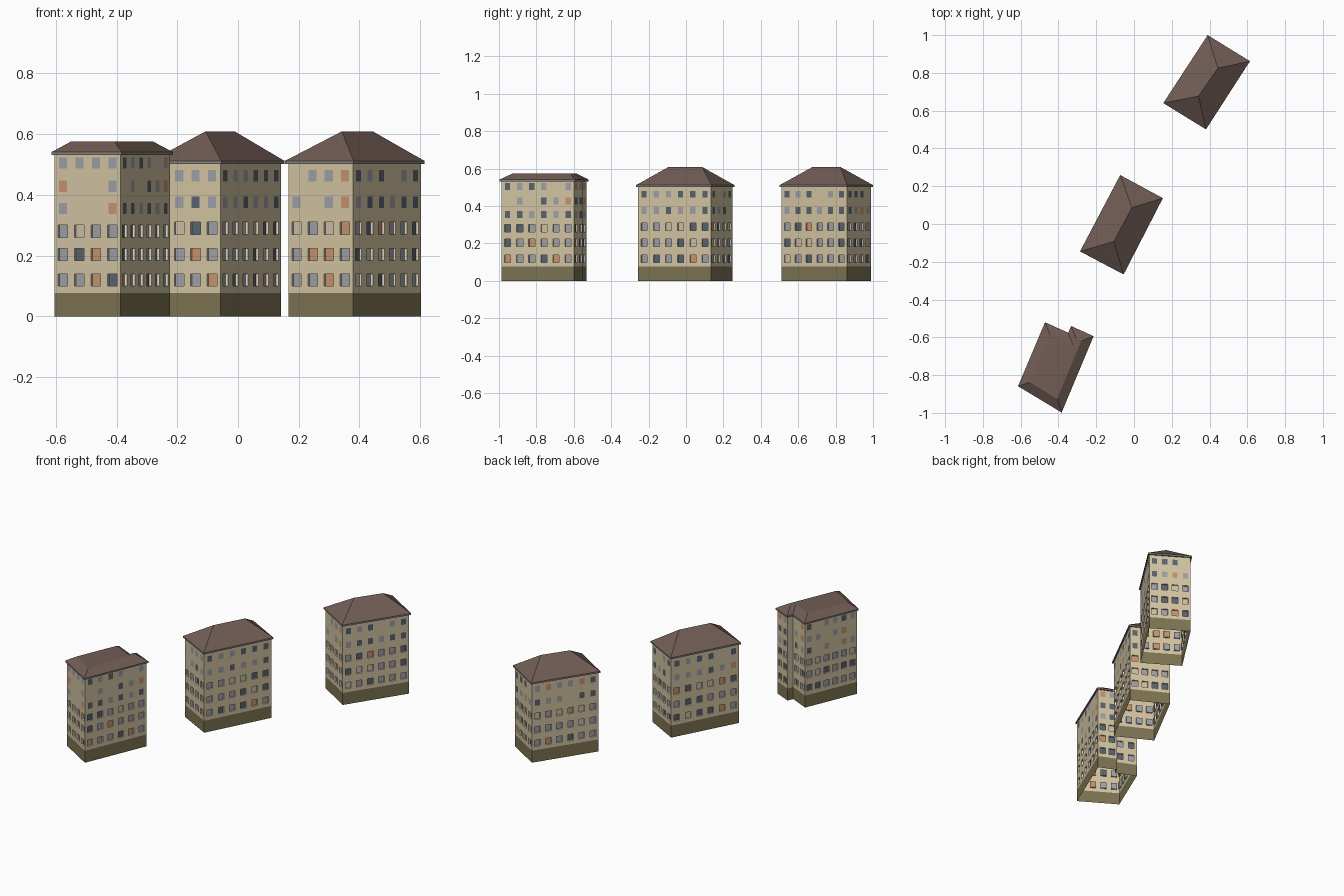
import bpy, bmesh, random
from mathutils import Vector

if "Cube" in bpy.data.objects:
    bpy.data.objects.remove(bpy.data.objects["Cube"])

random.seed(4)

def material(name, rgb):
    lin = [((c / 255 + 0.055) / 1.055) ** 2.4 for c in rgb]
    m = bpy.data.materials.new(name)
    m.diffuse_color = (*lin, 1)
    m.use_nodes = True
    m.node_tree.nodes["Principled BSDF"].inputs["Base Color"].default_value = m.diffuse_color
    return m

MATS = [material("wall_plaster", (212, 197, 163)), material("plinth_stone", (126, 116, 83)),
        material("roof_brown", (113, 93, 85)), material("eave_grey", (140, 132, 126)),
        material("window_reveal", (225, 219, 205)), material("pane_grey", (160, 161, 168)),
        material("pane_slate", (88, 100, 112)), material("pane_orange", (200, 148, 110)),
        material("pane_cream", (205, 192, 165))]
WALL, PLINTH, ROOF, EAVE, REVEAL = range(5)
PANES = {"G": 5, "S": 6, "O": 7, "C": 8}

def inset(poly, d):
    """Move every edge of a counter-clockwise outline inwards by d."""
    pts, out = [Vector(p) for p in poly], []
    for i, p in enumerate(pts):
        a = (p - pts[i - 1]).normalized()
        b = (pts[(i + 1) % len(pts)] - p).normalized()
        na, nb = Vector((-a.y, a.x)), Vector((-b.y, b.x))
        out.append(p + (na + nb) * (d / (1 + na.dot(nb))))
    return out

def face(bm, pts, mat):
    bm.faces.new([bm.verts.new(p) for p in pts]).material_index = mat

def finish(bm, name):
    bmesh.ops.remove_doubles(bm, verts=bm.verts, dist=1e-5)
    me = bpy.data.meshes.new(name)
    bm.to_mesh(me)
    bm.free()
    for m in MATS:
        me.materials.append(m)
    bpy.context.collection.objects.link(bpy.data.objects.new(name, me))

def wall_cell(bm, at, u0, u1, z0, z1, zc, w, h, depth, pane):
    """One bay of wall with a window cut into it; at(u, z, d) gives a point."""
    uc = (u0 + u1) / 2
    outer = [(u0, z0), (u1, z0), (u1, z1), (u0, z1)]
    hole = [(uc - w / 2, zc - h / 2), (uc + w / 2, zc - h / 2),
            (uc + w / 2, zc + h / 2), (uc - w / 2, zc + h / 2)]
    for i in range(4):
        j = (i + 1) % 4
        face(bm, [at(*outer[i]), at(*outer[j]), at(*hole[j]), at(*hole[i])], WALL)
        if depth:
            face(bm, [at(*hole[i]), at(*hole[j]), at(*hole[j], depth), at(*hole[i], depth)], REVEAL)
    face(bm, [at(*p, depth) for p in hole], pane)

def pick(row):
    if row < 3:
        return random.choice("GGGGSSSOCC")
    return random.choice("GGGGSSSO--")

def walls(name, outline, columns, rows, top, front):
    bm = bmesh.new()
    base = 0.076
    edges = [base] + [(a + b) / 2 for a, b in zip(rows, rows[1:])] + [top]
    for k, p in enumerate(outline):
        q = outline[(k + 1) % len(outline)]
        length = (q - p).length
        along = (q - p) / length
        inward = Vector((-along.y, along.x))

        def at(u, z, d=0.0):
            v = p + along * u + inward * d
            return (v.x, v.y, z)

        def panel(u0, u1, z0, z1, mat):
            face(bm, [at(u0, z0), at(u1, z0), at(u1, z1), at(u0, z1)], mat)

        panel(0, length, 0, base, PLINTH)
        n = columns[k]
        if n == 0:
            panel(0, length, base, top, WALL)
        for r, zc in enumerate(rows):
            for c in range(n):
                u0, u1 = length * c / n, length * (c + 1) / n
                code = front[r][c] if k == 0 else pick(r)
                if code == "-":
                    panel(u0, u1, edges[r], edges[r + 1], WALL)
                else:
                    low = r < 3           # lower floors are recessed, upper ones flush
                    wall_cell(bm, at, u0, u1, edges[r], edges[r + 1], zc,
                              0.036 if low else 0.031, 0.04 if low else 0.037,
                              0.009 if low else 0, PANES[code])
    finish(bm, name)

def eave(name, outer, inner, z0, z1):
    """Overhanging soffit and the thin edge of the roof."""
    bm = bmesh.new()
    for i in range(len(outer)):
        j = (i + 1) % len(outer)
        a, b, c, d = outer[i], outer[j], inner[j], inner[i]
        face(bm, [(*a, z0), (*b, z0), (*b, z1), (*a, z1)], EAVE)
        face(bm, [(*d, z0), (*c, z0), (*b, z0), (*a, z0)], EAVE)
    finish(bm, name)

OVERHANG = 0.008

# two buildings with hipped roofs: outline starts at the left end of the front wall
rows5 = [0.119, 0.204, 0.29, 0.376, 0.463]
hipped = {
    "middle": ([(-0.286, -0.145), (-0.055, -0.267), (0.153, 0.137), (-0.073, 0.259)],
               [(-0.107, -0.093), (-0.011, 0.086)],
               ["GGGO", "GGOG", "GCSG", "-GSG", "-GGG"]),
    "back": ([(0.155, 0.64), (0.381, 0.501), (0.614, 0.862), (0.39, 1.0)],
             [(0.342, 0.677), (0.444, 0.825)],
             ["GGOG", "GOOG", "CGCO", "G-GO", "-GGO"]),
}
for name, (plan, ridge, front) in hipped.items():
    plan = [Vector(p) for p in plan]
    body = inset(plan, OVERHANG)
    walls(name + "_building_walls", body, [4, 6, 4, 6], rows5, 0.502, front)
    eave(name + "_building_eave", plan, body, 0.502, 0.512)
    bm = bmesh.new()
    a, b, c, d = [(*p, 0.512) for p in plan]
    e, f = [(*p, 0.609) for p in ridge]
    for pts in ([a, b, e], [b, c, f, e], [c, d, f], [d, a, e, f]):
        face(bm, pts, ROOF)
    finish(bm, name + "_building_roof")

# front building: stepped back wall and flat-topped roof
plan = [Vector(p) for p in [(-0.614, -0.859), (-0.383, -0.998), (-0.214, -0.594),
                            (-0.333, -0.54), (-0.348, -0.576), (-0.471, -0.52)]]
body = inset(plan, OVERHANG)
walls("front_building_walls", body, [4, 6, 2, 0, 2, 6],
      [0.119, 0.204, 0.28, 0.355, 0.428, 0.505], 0.532,
      ["GGOS", "GSOG", "GCGG", "G--O", "O--G", "GGGG"])
eave("front_building_eave", plan, body, 0.532, 0.541)
bm = bmesh.new()
crown = inset(plan, 0.05)
for i in range(len(plan)):
    j = (i + 1) % len(plan)
    face(bm, [(*plan[i], 0.541), (*plan[j], 0.541), (*crown[j], 0.575), (*crown[i], 0.575)], ROOF)
face(bm, [(*p, 0.575) for p in crown], ROOF)
finish(bm, "front_building_roof")
